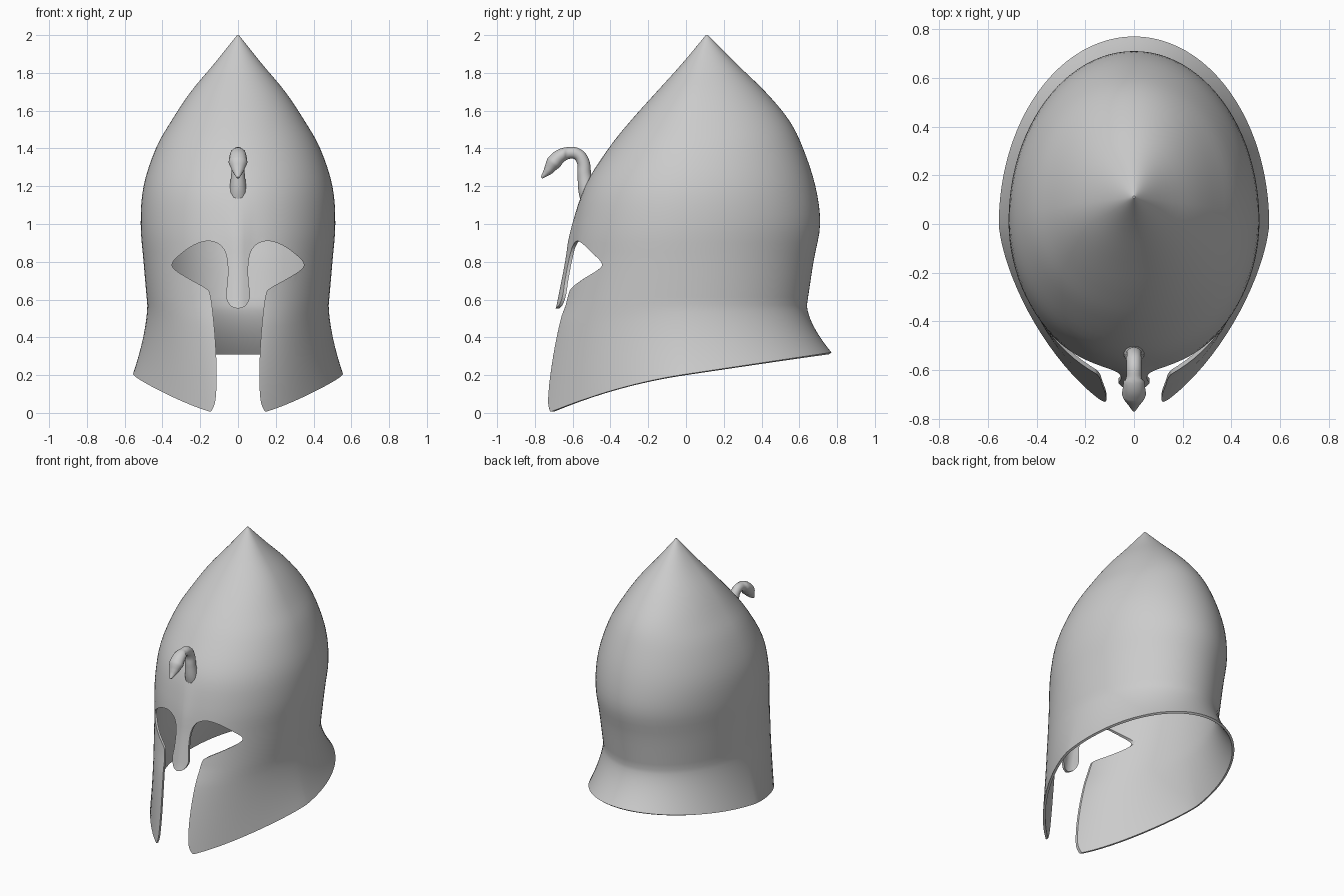
import bpy, bmesh, math

cube = bpy.data.objects.get("Cube")
if cube:
    bpy.data.objects.remove(cube, do_unlink=True)

metal = bpy.data.materials.new("plain_grey_metal")
metal.use_nodes = True
GREY = (0.6, 0.6, 0.6, 1)
metal.diffuse_color = GREY
metal.node_tree.nodes["Principled BSDF"].inputs["Base Color"].default_value = GREY

SEG = 96


def add_object(name, bm):
    bmesh.ops.recalc_face_normals(bm, faces=bm.faces)
    mesh = bpy.data.meshes.new(name)
    bm.to_mesh(mesh)
    bm.free()
    mesh.materials.append(metal)
    obj = bpy.data.objects.new(name, mesh)
    bpy.context.collection.objects.link(obj)
    return obj


def bake(obj, angle):
    """Apply modifiers or curve bevel, then smooth with sharp edges kept."""
    bpy.ops.object.select_all(action='DESELECT')
    obj.select_set(True)
    bpy.context.view_layer.objects.active = obj
    bpy.ops.object.convert(target='MESH')
    bpy.ops.object.shade_smooth_by_angle(angle=math.radians(angle))


def catmull(points, steps):
    """Smooth the rows of a profile."""
    pts = [points[0]] + points + [points[-1]]
    out = []
    for a, b, c, d in zip(pts, pts[1:], pts[2:], pts[3:]):
        for k in range(steps):
            t = k / steps
            out.append([0.5 * (2 * q + (r - p) * t + (2 * p - 5 * q + 4 * r - s) * t ** 2
                               + (3 * q - p - 3 * r + s) * t ** 3)
                        for p, q, r, s in zip(a, b, c, d)])
    return out + [list(points[-1])]


def section(w, front, back, yc, n):
    """Egg-shaped plan outline; n sets how pointed the front is."""
    ring = []
    for i in range(SEG):
        a = math.tau * i / SEG
        s, c = math.sin(a), math.cos(a)
        e = 2 / n if c > 0 else 1
        x = math.copysign(abs(s) ** e, s) * w
        y = yc + (front - yc) * c ** e if c > 0 else yc - (back - yc) * c
        ring.append((x, y))
    return ring


# Dome profile: height, half width, front y, back y
dome = [(2.0, 0.005, 0.105, 0.115), (1.85, 0.125, -0.02, 0.265), (1.7, 0.25, -0.155, 0.42),
        (1.55, 0.35, -0.29, 0.545), (1.4, 0.435, -0.41, 0.62), (1.2, 0.50, -0.535, 0.685),
        (1.0, 0.515, -0.59, 0.71), (0.8, 0.50, -0.62, 0.675), (0.57, 0.48, -0.665, 0.64)]

rows = []
for z, w, front, back in catmull(dome, 4):
    yc = max(0, 0.1 * (z - 0.9))
    # raised ridge running down into the nose guard
    lift = 0.02 * max(0, min(1, (1.15 - z) / 0.25))
    rows.append([(x, y - (lift * math.exp(-(x / 0.05) ** 2) if y < 0 else 0), z)
                 for x, y in section(w, front, back, yc, 2)])

# Flared skirt sweeping from the neck to the slanted rim
rim_ring = section(0.555, -0.79, 0.77, 0, 1.5)
for k in range(1, 11):
    t = k / 10
    e, f = t ** 1.6, t ** 0.7
    ring = section(0.48 + 0.075 * e, -0.665 - 0.125 * f, 0.64 + 0.13 * e, 0, 2 - 0.5 * f)
    row = []
    for (x, y), (_, ry) in zip(ring, rim_ring):
        ry = max(ry, -0.71)
        rim_z = 0.205 + 0.15 * ry - (0.18 * ry * ry if ry < 0 else 0)
        lift = 0.02 * max(0, 1 - 4 * t) * math.exp(-(x / 0.05) ** 2) if y < 0 else 0
        row.append((x, y - lift, 0.57 + (rim_z - 0.57) * t))
    rows.append(row)

bm = bmesh.new()
grid = [[bm.verts.new(p) for p in row] for row in rows]
for upper, lower in zip(grid, grid[1:]):
    for i in range(SEG):
        j = (i + 1) % SEG
        bm.faces.new((upper[i], lower[i], lower[j], upper[j]))
bm.faces.new(grid[0])
shell = add_object("helmet_shell", bm)
solid = shell.modifiers.new("thickness", 'SOLIDIFY')
solid.thickness = 0.016
solid.offset = -1

# Cutter for the eye openings and the gap between the cheek guards
nose = catmull([(0, 0.552), (0.04, 0.567), (0.064, 0.62), (0.055, 0.70), (0.057, 0.81),
                (0.085, 0.88), (0.15, 0.91), (0.23, 0.89), (0.31, 0.835), (0.348, 0.79),
                (0.33, 0.755), (0.25, 0.705), (0.17, 0.66), (0.147, 0.625), (0.13, 0.5),
                (0.118, 0.35), (0.113, 0.2), (0.119, 0.07), (0.14, 0.012), (0.17, -0.03)], 4)
outline = nose + [(-x, z) for x, z in reversed(nose[1:])]
bm = bmesh.new()
face = bm.faces.new([bm.verts.new((x, -1.2, z)) for x, z in outline])
out = bmesh.ops.extrude_face_region(bm, geom=[face])
moved = [v for v in out["geom"] if isinstance(v, bmesh.types.BMVert)]
bmesh.ops.translate(bm, verts=moved, vec=(0, 1.1, 0))
cutter = add_object("face_opening_cutter", bm)
cutter.hide_render = True

cut = shell.modifiers.new("face_opening", 'BOOLEAN')
cut.operation = 'DIFFERENCE'
cut.solver = 'EXACT'
cut.object = cutter
bake(shell, 40)
bpy.data.objects.remove(cutter, do_unlink=True)

# Bird-neck crest ornament: y, z, radius
path = [(-0.50, 1.10, 0.05), (-0.525, 1.18, 0.045), (-0.538, 1.26, 0.036), (-0.545, 1.33, 0.033),
        (-0.575, 1.37, 0.031), (-0.62, 1.376, 0.031), (-0.665, 1.36, 0.036),
        (-0.70, 1.325, 0.040), (-0.728, 1.285, 0.026), (-0.748, 1.262, 0.015),
        (-0.765, 1.245, 0.006)]
curve = bpy.data.curves.new("bird_ornament", 'CURVE')
curve.dimensions = '3D'
curve.bevel_depth = 1
curve.bevel_resolution = 4
curve.resolution_u = 6
curve.use_fill_caps = True
spline = curve.splines.new('BEZIER')
spline.bezier_points.add(len(path) - 1)
for p, (y, z, r) in zip(spline.bezier_points, path):
    p.co = (0, y, z)
    p.radius = r
    p.handle_left_type = p.handle_right_type = 'AUTO'
curve.materials.append(metal)
bird = bpy.data.objects.new("bird_ornament", curve)
bpy.context.collection.objects.link(bird)
bake(bird, 60)
# widen the head sideways
for v in bird.data.vertices:
    if v.co.y < -0.64:
        v.co.x *= 1.25
